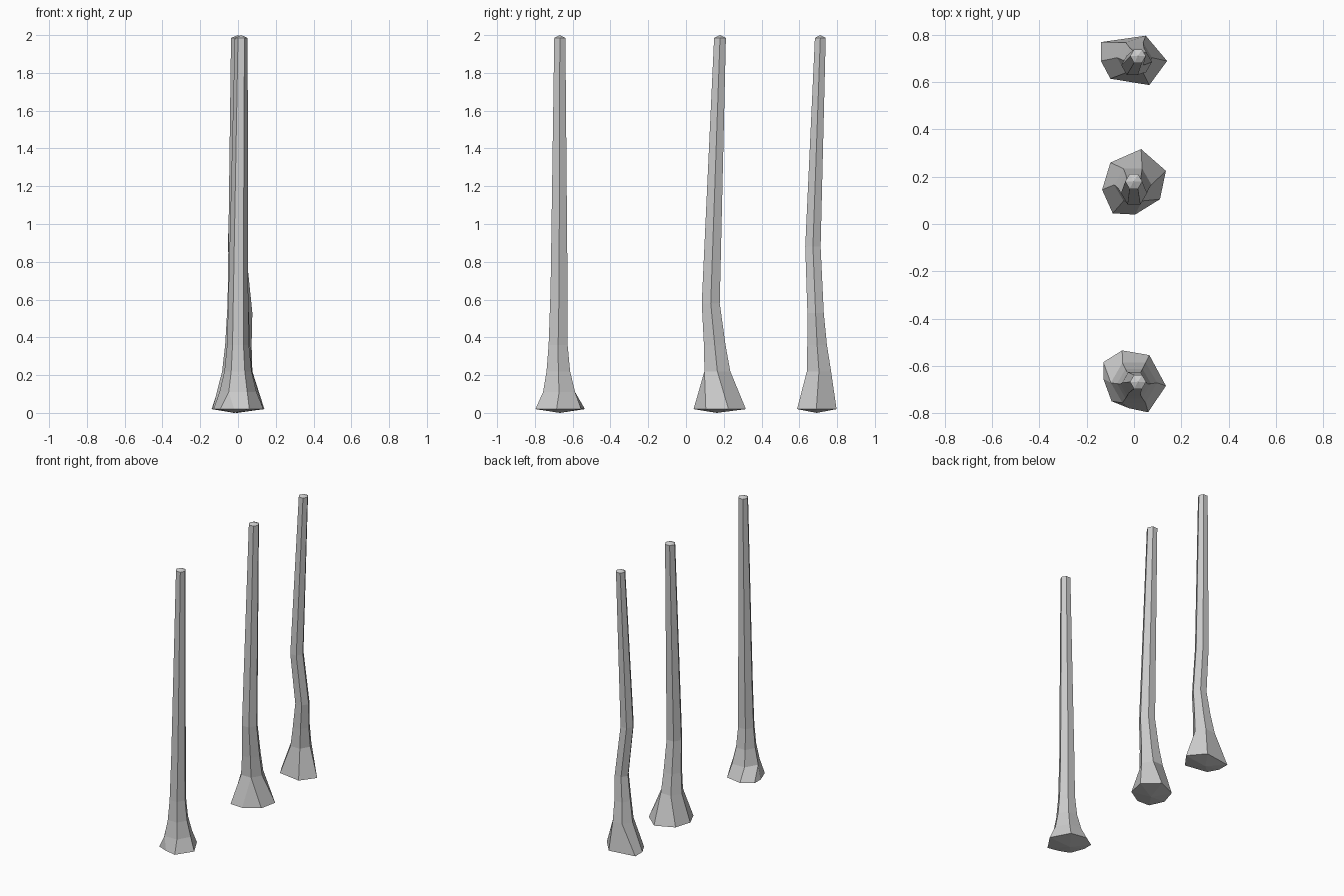
import bpy, bmesh
from math import cos, sin, radians


def trunk(name, base, rings):
    """base: (x, y, hexagon corner angle) outline; rings: (z, x, y, radius)."""
    bm = bmesh.new()
    n = len(base)
    rows = [[bm.verts.new((x, y, 0.02)) for x, y, a in base]]
    for z, cx, cy, r in rings:
        rows.append([bm.verts.new((cx + r * cos(radians(a)), cy + r * sin(radians(a)), z))
                     for x, y, a in base])
    for lo, hi in zip(rows, rows[1:]):
        for i in range(n):
            j = (i + 1) % n
            bm.faces.new((lo[i], lo[j], hi[j], hi[i]))
    # slightly domed end caps
    z, cx, cy, r = rings[-1]
    bottom = bm.verts.new((sum(p[0] for p in base) / n, sum(p[1] for p in base) / n, 0))
    top = bm.verts.new((cx, cy, 2.0))
    for i in range(n):
        j = (i + 1) % n
        bm.faces.new((rows[0][j], rows[0][i], bottom))
        bm.faces.new((rows[-1][i], rows[-1][j], top))
    # root columns that share a corner merge into a six-sided stem
    bmesh.ops.remove_doubles(bm, verts=bm.verts[:], dist=0.0005)
    bmesh.ops.recalc_face_normals(bm, faces=bm.faces[:])
    me = bpy.data.meshes.new(name)
    bm.to_mesh(me)
    bm.free()
    ob = bpy.data.objects.new(name, me)
    bpy.context.collection.objects.link(ob)


# straight trunk
trunk("straight_trunk",
      [(0.135, -0.685, 0), (0.065, -0.555, 60), (-0.05, -0.535, 120), (-0.13, -0.585, 180),
       (-0.13, -0.655, 180), (-0.095, -0.75, 240), (-0.02, -0.78, 240), (0.06, -0.797, 300)],
      [(0.11, 0.0, -0.672, 0.098), (0.22, 0.0, -0.676, 0.072), (0.36, 0.0, -0.677, 0.058),
       (0.65, 0.002, -0.672, 0.052), (1.985, 0.017, -0.668, 0.034)])

# trunk with one bend
trunk("bent_trunk",
      [(0.135, 0.225, 0), (0.03, 0.317, 60), (-0.10, 0.26, 120), (-0.135, 0.145, 180),
       (-0.09, 0.045, 240), (0.005, 0.04, 300), (0.11, 0.105, 300)],
      [(0.22, -0.005, 0.166, 0.079), (0.36, -0.002, 0.152, 0.066), (0.58, 0.0, 0.131, 0.055),
       (1.985, -0.001, 0.18, 0.036)])

# crooked trunk with two bends
trunk("crooked_trunk",
      [(0.14, 0.69, 0), (0.05, 0.797, 60), (-0.14, 0.77, 120), (-0.14, 0.69, 180),
       (-0.10, 0.615, 240), (0.065, 0.588, 300)],
      [(0.22, 0.002, 0.704, 0.074), (0.36, 0.012, 0.694, 0.06), (0.53, 0.026, 0.686, 0.05),
       (0.88, -0.007, 0.672, 0.047), (1.985, 0.017, 0.711, 0.033)])
